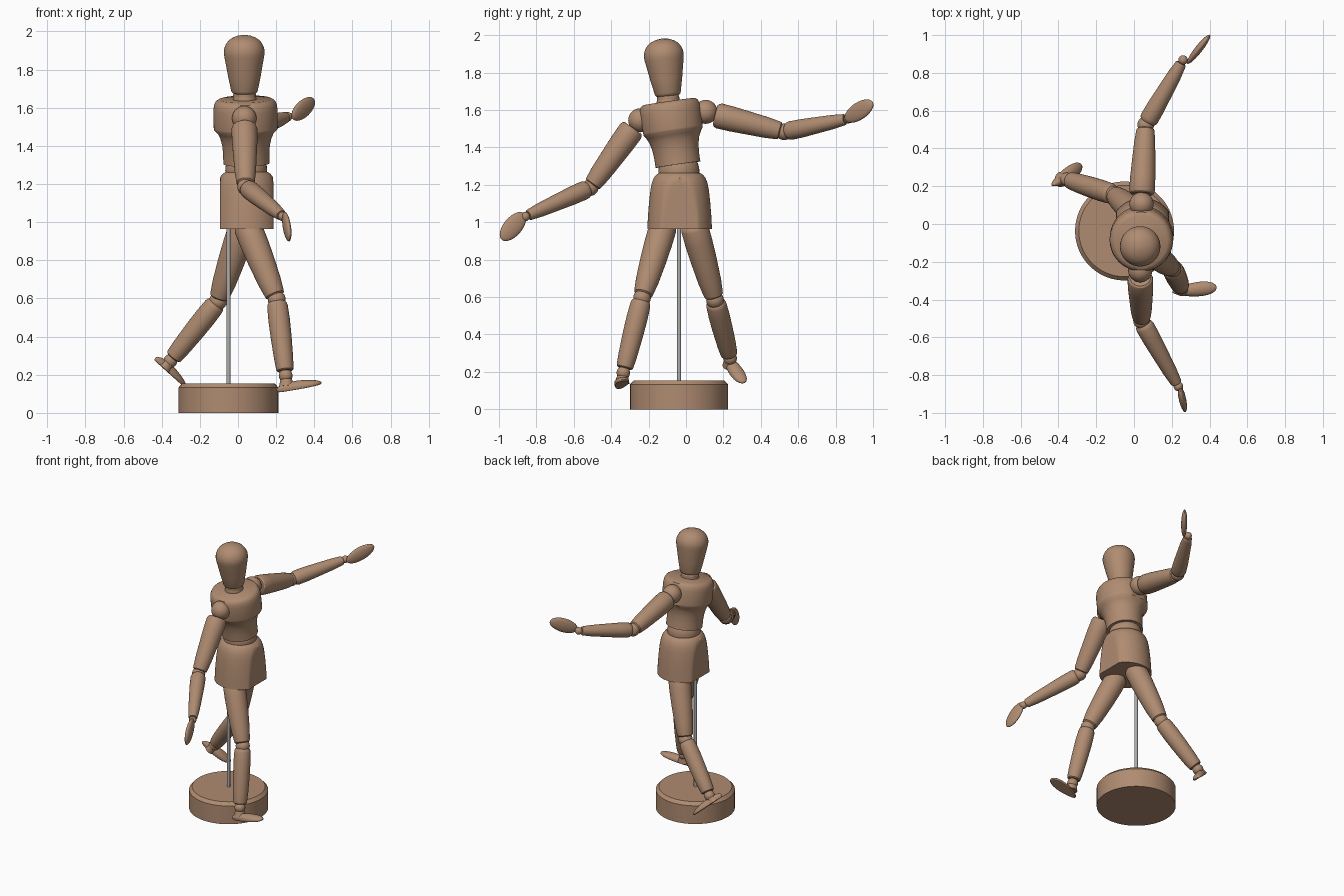
import bpy, bmesh, math
from mathutils import Vector, Matrix

if "Cube" in bpy.data.objects:
    bpy.data.objects.remove(bpy.data.objects["Cube"])


def material(name, rgb):
    m = bpy.data.materials.new(name)
    m.diffuse_color = (*rgb, 1)
    m.use_nodes = True
    m.node_tree.nodes["Principled BSDF"].inputs["Base Color"].default_value = m.diffuse_color
    return m


WOOD = material("tan wood", (0.43, 0.26, 0.165))
STEEL = material("grey steel", (0.42, 0.42, 0.42))


def finish(name, bm, mat, angle=32):
    bmesh.ops.remove_doubles(bm, verts=bm.verts, dist=1e-5)
    bmesh.ops.recalc_face_normals(bm, faces=bm.faces)
    me = bpy.data.meshes.new(name)
    bm.to_mesh(me)
    bm.free()
    ob = bpy.data.objects.new(name, me)
    bpy.context.collection.objects.link(ob)
    me.materials.append(mat)
    bpy.ops.object.select_all(action='DESELECT')
    ob.select_set(True)
    bpy.context.view_layer.objects.active = ob
    bpy.ops.object.shade_smooth_by_angle(angle=math.radians(angle))
    return ob


def lathe(name, p0, p1, profile, mat=WOOD, seg=48, clip=(9, 9)):
    """Turned part from p0 to p1; profile is (fraction along, radius); clip flattens its sides."""
    p0, p1 = Vector(p0), Vector(p1)
    d = p1 - p0
    mx = Matrix.Translation(p0) @ d.to_track_quat('Z', 'Y').to_matrix().to_4x4()
    if abs(d.normalized().z) > 0.95:   # keep upright parts aligned to x and y
        mx = Matrix.Translation(p0) @ Vector((0, 0, 1)).rotation_difference(d).to_matrix().to_4x4()
    bm = bmesh.new()
    rings = []
    for t, r in profile:
        ring = []
        for i in range(seg):
            a = 2 * math.pi * (i + 0.5) / seg
            x = max(-clip[0], min(clip[0], r * math.cos(a)))
            y = max(-clip[1], min(clip[1], r * math.sin(a)))
            ring.append(bm.verts.new(mx @ Vector((x, y, t * d.length))))
        rings.append(ring)
    for a, b in zip(rings, rings[1:]):
        for i in range(seg):
            j = (i + 1) % seg
            bm.faces.new((a[i], a[j], b[j], b[i]))
    bm.faces.new(rings[0][::-1])
    bm.faces.new(rings[-1])
    return finish(name, bm, mat)


def limb(name, p0, p1, r0, rm, r1, gap0=0.02, gap1=0.02):
    """Limb segment with softened ends, stopping short of the joints."""
    p0, p1 = Vector(p0), Vector(p1)
    u = (p1 - p0).normalized()
    lathe(name, p0 + u * gap0, p1 - u * gap1,
          [(0, r0 * 0.8), (0.02, r0 * 0.93), (0.06, r0), (0.25, (r0 + rm) / 2 + 0.002), (0.5, rm),
           (0.8, (rm + r1) / 2), (0.95, r1), (0.985, r1 * 0.95), (1, r1 * 0.8)])


def ball(name, c, r):
    bm = bmesh.new()
    bmesh.ops.create_uvsphere(bm, u_segments=32, v_segments=16, radius=r,
                              matrix=Matrix.Translation(c))
    finish(name, bm, WOOD)


def paddle(name, c, d, n, size, foot=False):
    """Flattened ellipsoid, long along d and thin along n; a foot gets a flat sole and narrow heel."""
    x = Vector(d).normalized()
    z = Vector(n)
    z = (z - x * z.dot(x)).normalized()
    y = z.cross(x)
    bm = bmesh.new()
    bmesh.ops.create_uvsphere(bm, u_segments=32, v_segments=20, radius=1)
    for v in bm.verts:
        p = v.co.copy()
        if foot:
            p.y *= 0.8 + 0.25 * p.x
            p.z = max(p.z, -0.35) * (1 - 0.2 * p.x)
        v.co = Vector(c) + x * p.x * size[0] + y * p.y * size[1] + z * p.z * size[2]
    finish(name, bm, WOOD)


# stand
SX, SY = -0.05, -0.037
lathe("base", (SX, SY, 0), (SX, SY, 0.155),
      [(0, 0.262), (0.86, 0.262), (1, 0.242)], seg=64)
lathe("support_rod", (SX, SY, 0.15), (SX, SY, 1.0), [(0, 0.011), (1, 0.011)], STEEL, 16)

# pelvis: flared dome with flat front and back
lathe("pelvis", (0.045, -0.034, 0.965), (0.045, -0.034, 1.262),
      [(0, 0.173), (0.25, 0.169), (0.5, 0.163), (0.7, 0.156), (0.82, 0.149),
       (0.91, 0.139), (0.97, 0.126), (1, 0.112)], seg=96, clip=(0.14, 9))
ball("waist_ball", (0.043, -0.038, 1.272), 0.11)

# leaning torso, neck and head
lathe("torso", (0.044, -0.043, 1.308), (0.038, -0.092, 1.645),
      [(0, 0.121), (0.15, 0.121), (0.28, 0.125), (0.39, 0.134), (0.47, 0.147), (0.53, 0.166),
       (0.56, 0.168), (0.84, 0.168), (0.92, 0.164), (0.97, 0.155), (1, 0.138)],
      seg=96, clip=(9, 0.16))
ball("neck_ball", (0.035, -0.095, 1.64), 0.062)
lathe("neck", (0.035, -0.094, 1.635), (0.034, -0.097, 1.685), [(0, 0.06), (0.7, 0.06), (1, 0.05)])
lathe("head", (0.034, -0.096, 1.675), (0.032, -0.128, 1.982),
      [(0, 0.058), (0.02, 0.066), (0.05, 0.07), (0.3, 0.086), (0.5, 0.097), (0.64, 0.105),
       (0.7, 0.107), (0.77, 0.105), (0.84, 0.096), (0.9, 0.083), (0.95, 0.062),
       (0.985, 0.034), (1, 0.003)])

# arms: shoulder ball, arm start, elbow, wrist
ARMS = {
    "right": ((0.033, -0.245, 1.545), (0.033, -0.272, 1.52), (0.04, -0.512, 1.185), (0.235, -0.86, 1.03)),
    "left": ((0.04, 0.105, 1.59), (0.04, 0.138, 1.578), (0.062, 0.525, 1.483), (0.26, 0.868, 1.553)),
}
for side, (s, a, e, w) in ARMS.items():
    ball(side + "_shoulder_ball", s, 0.064)
    limb(side + "_upper_arm", a, e, 0.068, 0.062, 0.049)
    ball(side + "_elbow_ball", e, 0.044)
    limb(side + "_forearm", e, w, 0.05, 0.044, 0.031)
    ball(side + "_wrist_ball", w, 0.025)
paddle("right_hand", (0.256, -0.925, 0.977), (0.15, -0.62, -0.72), (0.97, 0.2, 0.05), (0.094, 0.05, 0.019))
paddle("left_hand", (0.342, 0.925, 1.594), (0.55, 0.7, 0.42), (0.78, -0.62, 0), (0.105, 0.048, 0.02))

# legs: hip, knee, ankle
LEGS = {
    "right": ((0.045, -0.118, 0.99), (0.203, -0.235, 0.595), (0.25, -0.335, 0.195)),
    "left": ((0.03, 0.04, 0.99), (-0.105, 0.155, 0.585), (-0.355, 0.236, 0.272)),
}
for side, (h, k, a) in LEGS.items():
    limb(side + "_thigh", h, k, 0.074, 0.07, 0.053, 0)
    ball(side + "_knee_ball", k, 0.047)
    limb(side + "_shin", k, a, 0.054, 0.055, 0.046, 0.015, 0.025)
    ball(side + "_ankle_ball", a, 0.036)
# ankle posts and feet, both pointing towards +x
lathe("right_ankle", (0.255, -0.342, 0.14), (0.25, -0.335, 0.2), [(0, 0.04), (0.6, 0.03), (1, 0.028)])
lathe("left_ankle", (-0.39, 0.235, 0.235), (-0.355, 0.236, 0.272), [(0, 0.04), (0.6, 0.032), (1, 0.03)])
paddle("right_foot", (0.32, -0.347, 0.139), (0.23, 0.025, 0.04), (-0.17, -0.12, 1), (0.12, 0.046, 0.031), True)
paddle("left_foot", (-0.355, 0.258, 0.215), (0.155, 0.105, -0.145), (0.65, 0, 0.75), (0.12, 0.046, 0.031), True)
